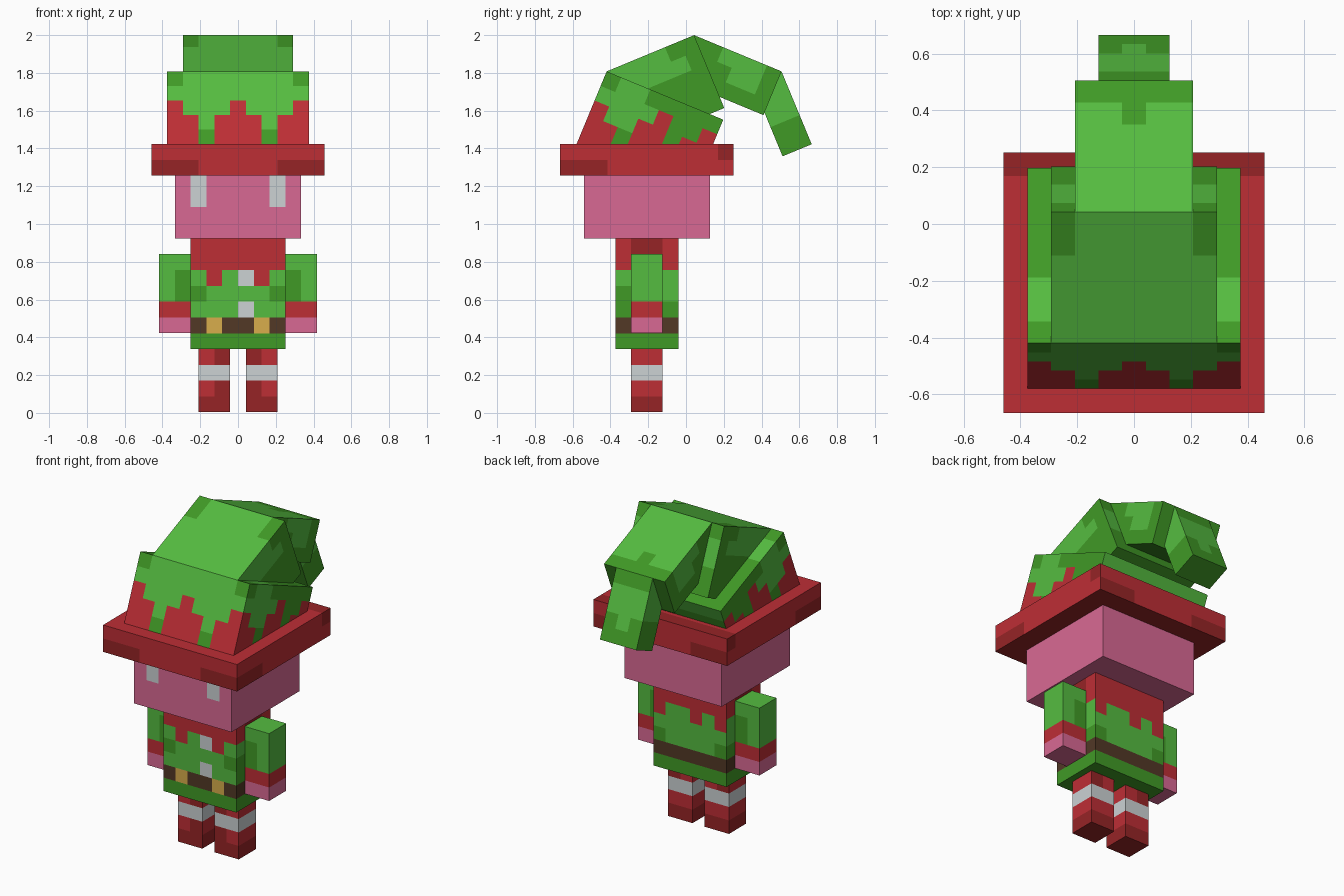
import bpy, bmesh, math
from mathutils import Matrix, Vector

cube = bpy.data.objects.get("Cube")
if cube:
    bpy.data.objects.remove(cube, do_unlink=True)

T = 0.0835          # size of one coloured square
YC = -0.207         # body centre line in y
TILT = math.radians(22.5)

# Palette: letter -> (name, sRGB 0-255)
PALETTE = {
    "r": ("red", (190, 46, 53)),
    "D": ("dark red", (150, 36, 38)),
    "g": ("light green", (85, 188, 64)),
    "d": ("dark green", (64, 154, 38)),
    "p": ("pink skin", (217, 105, 148)),
    "w": ("pale grey", (204, 210, 212)),
    "o": ("gold", (216, 173, 76)),
    "b": ("brown", (82, 56, 38)),
}
LETTERS = list(PALETTE)


def linear(c):
    c /= 255
    return c / 12.92 if c <= 0.04045 else ((c + 0.055) / 1.055) ** 2.4


MATS = []
for label, rgb in PALETTE.values():
    m = bpy.data.materials.new(label)
    m.use_nodes = True
    col = (*[linear(c) for c in rgb], 1)
    m.diffuse_color = col
    bsdf = m.node_tree.nodes["Principled BSDF"]
    bsdf.inputs["Base Color"].default_value = col
    bsdf.inputs["Roughness"].default_value = 0.9
    MATS.append(m)


def block(name, pivot, n, paint, angle=0.0, mirror=1, cut_z=None):
    """Box of n squares hung from the middle of its top front edge.
    paint: face -> rows of letters split by '/', or a single letter.
    Rows run top to bottom (front to back on top and bottom);
    columns run along +x, or front to back on the sides."""
    nx, ny, nz = n
    hx = nx / 2
    sides = {  # start corner, column step, row step, columns, rows
        "front": ((-hx, 0, 0), (1, 0, 0), (0, 0, -1), nx, nz),
        "back": ((-hx, ny, 0), (1, 0, 0), (0, 0, -1), nx, nz),
        "left": ((hx, 0, 0), (0, 1, 0), (0, 0, -1), ny, nz),
        "right": ((-hx, 0, 0), (0, 1, 0), (0, 0, -1), ny, nz),
        "top": ((-hx, 0, 0), (1, 0, 0), (0, 1, 0), nx, ny),
        "bottom": ((-hx, 0, -nz), (1, 0, 0), (0, 1, 0), nx, ny),
    }
    bm = bmesh.new()
    for side, (start, cu, rv, cols, rows) in sides.items():
        start, cu, rv = Vector(start), Vector(cu), Vector(rv)
        spec = paint.get(side) or (paint.get("left") if side == "right" else None)
        grid = (spec or paint["all"]).split("/")
        for r in range(rows):
            line = grid[min(r, len(grid) - 1)]
            for c in range(cols):
                p = start + cu * c + rv * r
                f = bm.faces.new([bm.verts.new(q * T) for q in (p, p + cu, p + cu + rv, p + rv)])
                f.material_index = LETTERS.index(line[min(c, len(line) - 1)])
    bmesh.ops.remove_doubles(bm, verts=bm.verts, dist=1e-4)
    place = Matrix.Translation(pivot) @ Matrix.Rotation(angle, 4, "X")
    bmesh.ops.transform(bm, matrix=Matrix.Scale(mirror, 4, (1, 0, 0)) @ place, verts=bm.verts)
    if cut_z is not None:  # trim off what would poke out below
        cut = bmesh.ops.bisect_plane(bm, geom=bm.verts[:] + bm.edges[:] + bm.faces[:],
                                     plane_co=(0, 0, cut_z), plane_no=(0, 0, -1), clear_outer=True)
        rim = [e for e in cut["geom_cut"] if isinstance(e, bmesh.types.BMEdge)]
        bmesh.ops.contextual_create(bm, geom=rim)
    bmesh.ops.recalc_face_normals(bm, faces=bm.faces)
    me = bpy.data.meshes.new(name)
    bm.to_mesh(me)
    bm.free()
    for m in MATS:
        me.materials.append(m)
    ob = bpy.data.objects.new(name, me)
    bpy.context.collection.objects.link(ob)
    return ob


# Heights of the stacked parts
HIP = 0.338
NECK = HIP + 7 * T
CROWN = NECK + 4 * T
BRIM = CROWN + 2 * T

# Legs and arms, columns run from the inside outwards
for s, tag in ((1, "left"), (-1, "right")):
    block(f"{tag}_leg", (0.125, YC - T, HIP), (2, 2, 4), {
        "front": "Dr/ww/Dr/DD", "back": "rD/ww/rr/DD",
        "left": "rr/ww/rr/DD", "all": "D"}, mirror=s)
    block(f"{tag}_arm", (0.2505 + T, YC - T, 0.84), (2, 2, 5), {
        "front": "gg/dg/dg/rr/pp", "back": "gg/dg/dg/rr/pp",
        "left": "gg/gg/gg/rr/pp", "top": "g", "bottom": "p", "all": "g"}, mirror=s)

# Tunic with belt and buttons
block("tunic", (0, YC - 2 * T, NECK), (6, 4, 7), {
    "front": "r/r/grgwrg/dggggd/gggwgg/bobbob/d",
    "back": "r/r/rgrggr/gggggg/dggggd/b/d",
    "left": "rDDr/r/gggg/dggg/d/b/d",
    "top": "r", "bottom": "d", "all": "d"})

# Head with two tall eyes
block("head", (0, YC - 4 * T, CROWN), (8, 8, 4), {
    "front": "pwppppwp/pwppppwp/p", "all": "p"})

# Hat brim
block("hat_brim", (0, YC - 5.5 * T, BRIM), (11, 11, 2), {
    "front": "r/DDDrrrrrDDD", "back": "r/DDDrrrrrDDD",
    "left": "rrrrrrrrrrD/DDDrrrrrrrr",
    "top": "r/r/r/r/r/r/r/r/r/r/D", "bottom": "D", "all": "r"})

# Hat crown: four tilted blocks that curl over backwards
front_top = Vector((0, -0.42, 1.808))
peak = front_top + 6 * T * Vector((0, math.cos(TILT), math.sin(TILT)))
bend = peak + 6 * T * Vector((0, math.cos(TILT), -math.sin(TILT)))

block("hat_base", front_top, (9, 8, 5), {
    "front": "dgggggggd/g/rgggrgggr/rrgrrrgrr/rrdrrrdrr",
    "left": "dggddddd/ggggrddr/rggrrdrr/rrdrrdrr",
    "top": "d/g/g/d", "back": "g/d", "all": "d"}, angle=-TILT, cut_z=BRIM - 0.02)
block("hat_middle", front_top, (7, 6, 5), {
    "top": "g/g/g/g/dgggggd/dgggggd",
    "left": "ggggdd/gggggd/ggdddd/d",
    "front": "g", "back": "d/g/g/d", "all": "d"}, angle=TILT)
block("hat_bend", peak, (5, 6, 3), {
    "top": "g/g/g/g/ggdgg/d",
    "left": "ddgggd/dddggd/d", "all": "d"}, angle=-TILT)
block("hat_tip", bend, (3, 5, 2), {
    "top": "d/g/g/dgd/d",
    "left": "gggdd/dggdd", "all": "d"}, angle=-3 * TILT)
